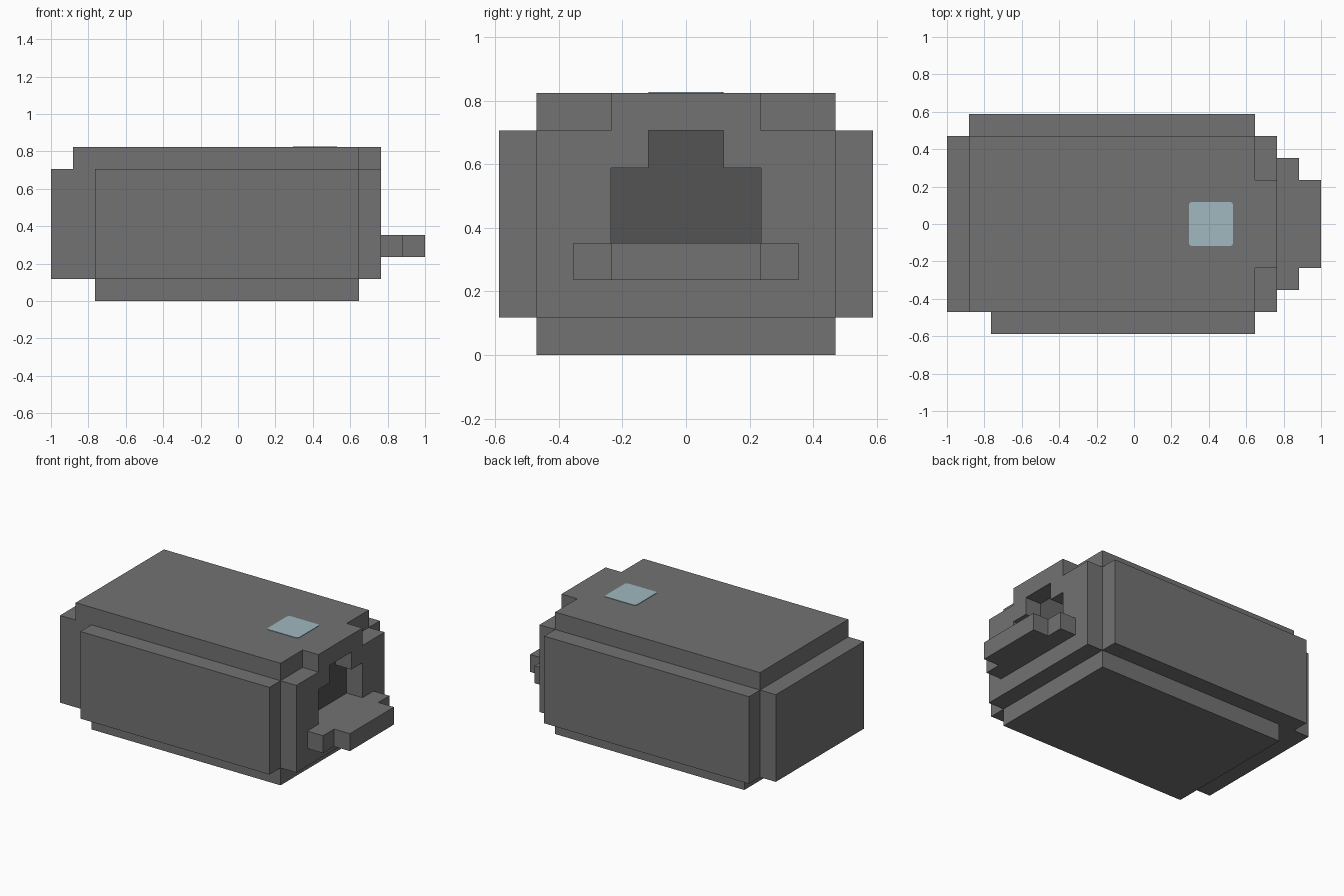
import bpy
import bmesh
from mathutils import Vector

if "Cube" in bpy.data.objects:
    bpy.data.objects.remove(bpy.data.objects["Cube"], do_unlink=True)

U = 2 / 17                           # block size: the model is 17 blocks long
CENTRE = Vector((8.5, 5, 0))         # block grid point that sits on the origin


def material(name, rgb):
    mat = bpy.data.materials.new(name)
    mat.use_nodes = True
    colour = (*rgb, 1)
    mat.diffuse_color = colour
    mat.node_tree.nodes["Principled BSDF"].inputs["Base Color"].default_value = colour
    return mat


GREY = material("stone grey", (0.17, 0.17, 0.17))
DARK = material("dark grey", (0.088, 0.088, 0.088))
BLUE = material("pale blue", (0.35, 0.48, 0.53))


def prism(name, axis, profile, low, high, *mats):
    """Extrude a profile, in block units, along the x or z axis."""
    bm = bmesh.new()
    place = (lambda p: (low, *p)) if axis == "x" else (lambda p: (*p, low))
    face = bm.faces.new([bm.verts.new(place(p)) for p in profile])
    out = bmesh.ops.extrude_face_region(bm, geom=[face])
    shift = Vector((high - low, 0, 0)) if axis == "x" else Vector((0, 0, high - low))
    for v in out["geom"]:
        if isinstance(v, bmesh.types.BMVert):
            v.co += shift
    for v in bm.verts:
        v.co = (v.co - CENTRE) * U
    bmesh.ops.recalc_face_normals(bm, faces=bm.faces)
    mesh = bpy.data.meshes.new(name)
    bm.to_mesh(mesh)
    bm.free()
    for mat in mats or (GREY,):
        mesh.materials.append(mat)
    obj = bpy.data.objects.new(name, mesh)
    bpy.context.collection.objects.link(obj)
    return obj


def block(name, x, y, z, *mats):
    corners = [(x[0], y[0]), (x[1], y[0]), (x[1], y[1]), (x[0], y[1])]
    return prism(name, "z", corners, *z, *mats)


def mirrored(half):
    """Complete a half profile across y = 5, where y is the first value."""
    return half + [(10 - y, z) for y, z in reversed(half)]


# Body core; its end face is the dark back of the opening
core = block("core", (1, 14), (1, 9), (1, 6), GREY, DARK)
for poly in core.data.polygons:
    poly.material_index = int(poly.normal.x > 0.9)

# Raised panels around the core
block("end_panel", (0, 1), (1, 9), (1, 6))
block("front_panel", (2, 14), (0, 1), (1, 6))
block("back_panel", (1, 14), (9, 10), (1, 6))
block("bottom_panel", (2, 14), (1, 9), (0, 1))

# Lid with a narrower tab over the opening
lid = [(1, 1), (14, 1), (14, 3), (15, 3), (15, 7), (14, 7), (14, 9), (1, 9)]
prism("lid", "z", lid, 6, 7)

# Frame around the stepped opening
frame = mirrored([(5, 1), (1, 1), (1, 6), (4, 6), (4, 5), (3, 5), (3, 3), (5, 3)])
frame = [p for p in frame if p[0] != 5]
prism("opening_frame", "x", frame, 14, 15)

# Stepped ledge below the opening
ledge = [(15, 2), (16, 2), (16, 3), (17, 3), (17, 7), (16, 7), (16, 8), (15, 8)]
prism("ledge", "z", ledge, 2, 3)

# Thin coloured plate on the lid, with small rounded corners
plate = block("lid_plate", (11, 13), (4, 6), (7, 7.03), BLUE)
bm = bmesh.new()
bm.from_mesh(plate.data)
uprights = [e for e in bm.edges
            if abs(e.verts[0].co.z - e.verts[1].co.z) > 0.001]
bmesh.ops.bevel(bm, geom=uprights, offset=0.015, segments=3, profile=0.5,
                affect="EDGES")
bm.to_mesh(plate.data)
bm.free()
